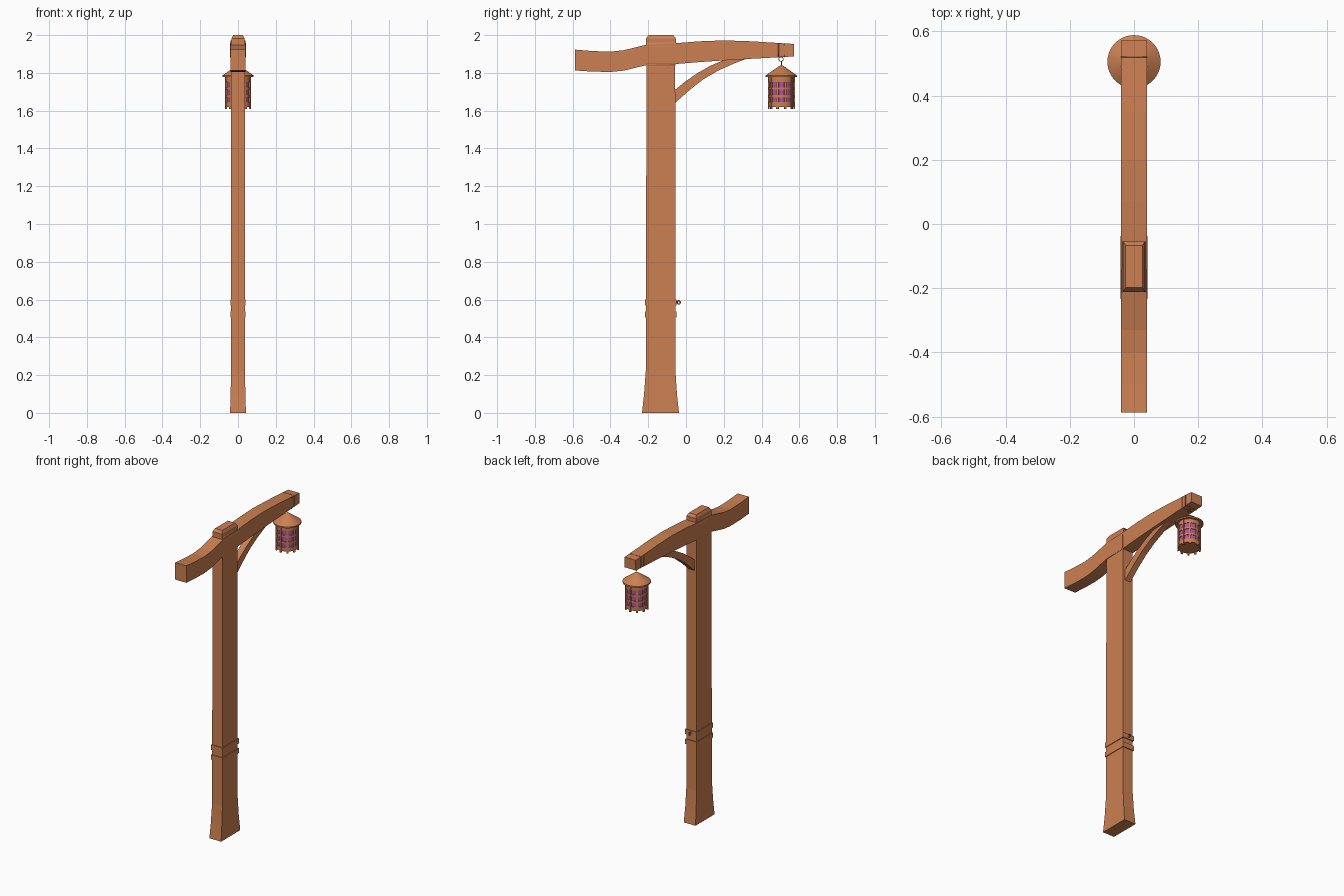
import bpy, bmesh, math
from mathutils import Vector

if "Cube" in bpy.data.objects:
    bpy.data.objects.remove(bpy.data.objects["Cube"])

def material(name, col):
    m = bpy.data.materials.new(name)
    m.diffuse_color = (*col, 1)
    m.use_nodes = True
    m.node_tree.nodes["Principled BSDF"].inputs["Base Color"].default_value = m.diffuse_color
    return m

WOOD = material("wood", (0.60, 0.215, 0.085))
GLOW = material("violet_glass", (0.45, 0.08, 0.36))

def finish(name, bm, mat=WOOD, smooth=False):
    bmesh.ops.recalc_face_normals(bm, faces=bm.faces)
    me = bpy.data.meshes.new(name)
    bm.to_mesh(me)
    bm.free()
    me.materials.append(mat)
    ob = bpy.data.objects.new(name, me)
    bpy.context.collection.objects.link(ob)
    if smooth:
        bpy.context.view_layer.objects.active = ob
        ob.select_set(True)
        bpy.ops.object.shade_smooth_by_angle(angle=math.radians(35))
        ob.select_set(False)
    return ob

def loft(name, rings, mat=WOOD):
    """Skin a chain of closed rings and cap both ends."""
    bm = bmesh.new()
    rs = [[bm.verts.new(p) for p in r] for r in rings]
    for a, b in zip(rs, rs[1:]):
        n = len(a)
        for i in range(n):
            bm.faces.new((a[i], a[(i + 1) % n], b[(i + 1) % n], b[i]))
    bm.faces.new(rs[0])
    bm.faces.new(rs[-1])
    return finish(name, bm, mat)

def post_ring(hx, y0, y1, z):
    return [(-hx, y0, z), (hx, y0, z), (hx, y1, z), (-hx, y1, z)]

def bar_ring(hx, y_top, z_top, y_bot, z_bot):
    return [(-hx, y_bot, z_bot), (hx, y_bot, z_bot), (hx, y_top, z_top), (-hx, y_top, z_top)]

def spun(name, profile, mat=WOOD, seg=32, centre=(0, 0.505)):
    """Revolve an (r, z) profile about a vertical axis."""
    bm = bmesh.new()
    vs = [bm.verts.new((r, 0, z)) for r, z in profile]
    es = [bm.edges.new(p) for p in zip(vs, vs[1:])]
    bmesh.ops.spin(bm, geom=vs + es, cent=(0, 0, 0), axis=(0, 0, 1),
                   angle=2 * math.pi, steps=seg, use_duplicate=False)
    bmesh.ops.remove_doubles(bm, verts=bm.verts, dist=1e-5)
    bmesh.ops.translate(bm, verts=bm.verts, vec=(*centre, 0))
    return finish(name, bm, mat, True)

def box(name, size, loc, rot=0):
    bm = bmesh.new()
    bmesh.ops.create_cube(bm, size=1)
    bmesh.ops.scale(bm, verts=bm.verts, vec=size)
    ob = finish(name, bm)
    ob.location = loc
    ob.rotation_euler.z = rot
    return ob

def wire(name, pts, r, cyclic=False):
    cu = bpy.data.curves.new(name, 'CURVE')
    cu.dimensions = '3D'
    cu.bevel_depth = r
    cu.bevel_resolution = 2
    cu.use_fill_caps = True
    s = cu.splines.new('POLY')
    s.points.add(len(pts) - 1)
    for p, q in zip(s.points, pts):
        p.co = (*q, 1)
    s.use_cyclic_u = cyclic
    cu.materials.append(WOOD)
    ob = bpy.data.objects.new(name, cu)
    bpy.context.collection.objects.link(ob)

def circle(c, r, axis, n=16):
    u, v = {'x': ((0, 1, 0), (0, 0, 1)), 'y': ((1, 0, 0), (0, 0, 1))}[axis]
    return [Vector(c) + Vector(u) * r * math.cos(2 * math.pi * i / n)
            + Vector(v) * r * math.sin(2 * math.pi * i / n) for i in range(n)]

# Post: flared foot, straight shaft, chamfered head
loft("post", [post_ring(*r) for r in (
    (0.042, -0.233, -0.037, 0), (0.039, -0.222, -0.048, 0.10),
    (0.037, -0.213, -0.056, 0.22), (0.036, -0.209, -0.057, 1.84),
    (0.041, -0.211, -0.054, 1.85), (0.041, -0.211, -0.054, 1.94),
    (0.034, -0.211, -0.054, 1.96), (0.034, -0.211, -0.054, 1.983),
    (0.026, -0.198, -0.067, 2.0))])

# Curved cross beam
beam = [(-0.587, 1.923, 1.813), (-0.50, 1.916, 1.807), (-0.40, 1.912, 1.805),
        (-0.33, 1.920, 1.812), (-0.21, 1.949, 1.841), (-0.055, 1.957, 1.847),
        (0.07, 1.967, 1.857), (0.20, 1.972, 1.866), (0.35, 1.967, 1.875),
        (0.572, 1.953, 1.887)]
loft("cross_beam", [bar_ring(0.04, y, t, y, b) for y, t, b in beam])

# Curved brace under the beam
brace = [(-0.065, 1.705, -0.065, 1.635), (0.0, 1.757, 0.02, 1.71),
         (0.06, 1.798, 0.09, 1.765), (0.13, 1.838, 0.17, 1.812),
         (0.21, 1.872, 0.25, 1.848), (0.27, 1.892, 0.34, 1.882)]
loft("brace", [bar_ring(0.02, *b) for b in brace])

# Two bands round the post, and a ring on the back
for i, z in enumerate((0.52, 0.584)):
    box(f"post_band_{i}", (0.082, 0.167, 0.032), (0, -0.1335, z))
wire("tie_ring", circle((0, -0.039, 0.585), 0.009, 'x'), 0.003, True)
wire("tie_pin", [(0, -0.055, 0.585), (0, -0.042, 0.585)], 0.004)

# Thin loops over the beam end and hanging link
for i, y in enumerate((0.49, 0.52)):
    wire(f"beam_loop_{i}", [(-0.041, y, 1.883), (0.041, y, 1.883),
                            (0.041, y, 1.956), (-0.041, y, 1.956)], 0.002, True)
wire("hook_ring", circle((0, 0.503, 1.873), 0.012, 'x'), 0.002, True)
wire("hook_stem", [(0, 0.505, 1.862), (0, 0.505, 1.832)], 0.002)

# Lantern: roof, glass, hoops, base and upright bars
spun("lantern_roof", [(0, 1.842), (0.012, 1.836), (0.083, 1.786), (0.083, 1.777), (0, 1.777)])
spun("lantern_glass", [(0, 1.779), (0.064, 1.779), (0.064, 1.63), (0, 1.63)], GLOW)
spun("lantern_base", [(0, 1.645), (0.068, 1.645), (0.068, 1.62), (0, 1.62)])
for i, (z, h) in enumerate(((1.676, 0.006), (1.717, 0.006), (1.764, 0.013))):
    spun(f"lantern_hoop_{i}", [(0.062, z - h), (0.068, z - h), (0.068, z + h),
                               (0.062, z + h), (0.062, z - h)])
N = 10
for i in range(N):
    a = 2 * math.pi * (i + 0.5) / N
    box(f"lantern_bar_{i}", (0.008, 0.012, 0.17),
        (0.067 * math.cos(a), 0.505 + 0.067 * math.sin(a), 1.694), a)
